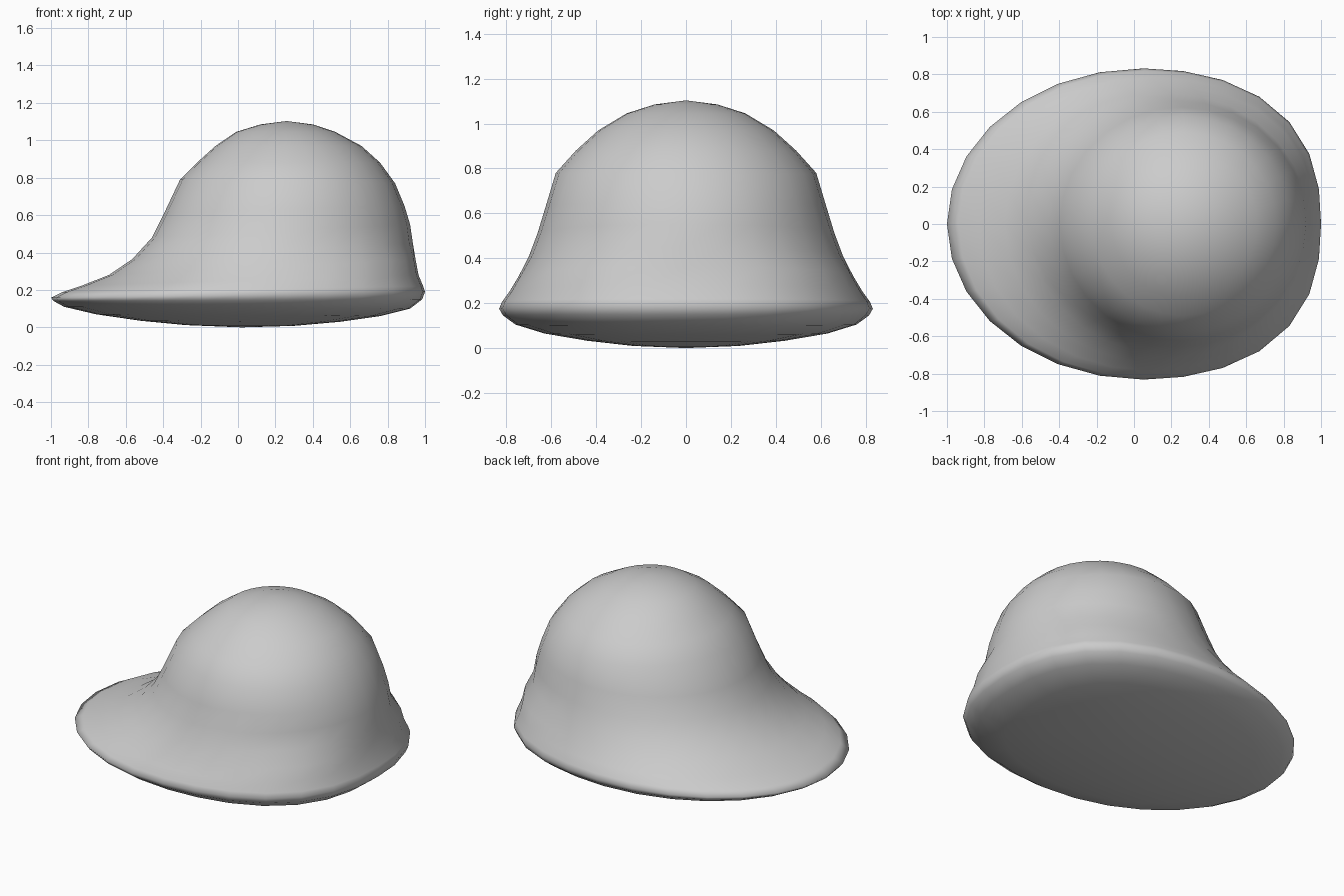
import bpy, bmesh
from math import sin, cos, pi

SEG = 28

# Cross-section rings: centre x, left x, right x, half depth, z at left, z at right
RINGS = [
    (0.02, -0.28, 0.30, 0.24, 0.012, 0.008),   # shallow bowl underside
    (0.02, -0.52, 0.55, 0.44, 0.035, 0.03),
    (0.03, -0.76, 0.76, 0.63, 0.07, 0.06),
    (0.04, -0.93, 0.92, 0.76, 0.11, 0.10),
    (0.05, -0.985, 0.985, 0.815, 0.14, 0.15),  # rounded rim
    (0.05, -1.00, 1.00, 0.832, 0.158, 0.19),
    (0.06, -0.94, 0.99, 0.82, 0.188, 0.22),    # brim top
    (0.09, -0.83, 0.965, 0.785, 0.225, 0.28),
    (0.13, -0.69, 0.95, 0.745, 0.28, 0.36),
    (0.19, -0.565, 0.935, 0.70, 0.365, 0.45),  # flare into crown
    (0.23, -0.46, 0.92, 0.66, 0.48, 0.55),
    (0.25, -0.395, 0.89, 0.625, 0.61, 0.65),
    (0.26, -0.31, 0.84, 0.58, 0.79, 0.77),     # dome
    (0.26, -0.22, 0.76, 0.49, 0.88, 0.88),
    (0.26, -0.12, 0.66, 0.39, 0.97, 0.97),
    (0.26, -0.01, 0.52, 0.265, 1.045, 1.045),
    (0.26, 0.12, 0.40, 0.14, 1.085, 1.085),
]


def ring_points(cx, left, right, depth, zl, zr, square):
    """Oval ring with a separate radius and squareness on each side."""
    pts = []
    for i in range(SEG):
        a = 2 * pi * i / SEG
        c, s = cos(a), sin(a)
        n = 2 + square * max(0, c) ** 0.5
        k = (abs(c) ** n + abs(s) ** n) ** (-1 / n)
        x = cx + c * k * ((right - cx) if c > 0 else (cx - left))
        t = (x - left) / (right - left)
        pts.append((x, s * k * depth, zl + (zr - zl) * t))
    return pts


bm = bmesh.new()
loops = []
for r in RINGS:
    square = 0.4 if r[5] < 0.4 else 0.0
    loops.append([bm.verts.new(p) for p in ring_points(*r, square)])

# Skin between rings, then close both poles
for a, b in zip(loops, loops[1:]):
    for i in range(SEG):
        j = (i + 1) % SEG
        bm.faces.new((a[i], a[j], b[j], b[i]))
bottom = bm.verts.new((0.02, 0, 0))
top = bm.verts.new((0.26, 0, 1.103))
for i in range(SEG):
    j = (i + 1) % SEG
    bm.faces.new((loops[0][j], loops[0][i], bottom))
    bm.faces.new((loops[-1][i], loops[-1][j], top))
bmesh.ops.recalc_face_normals(bm, faces=bm.faces)
for f in bm.faces:
    f.smooth = True

mesh = bpy.data.meshes.new("hat")
bm.to_mesh(mesh)
bm.free()
bpy.context.collection.objects.link(bpy.data.objects.new("hat", mesh))
